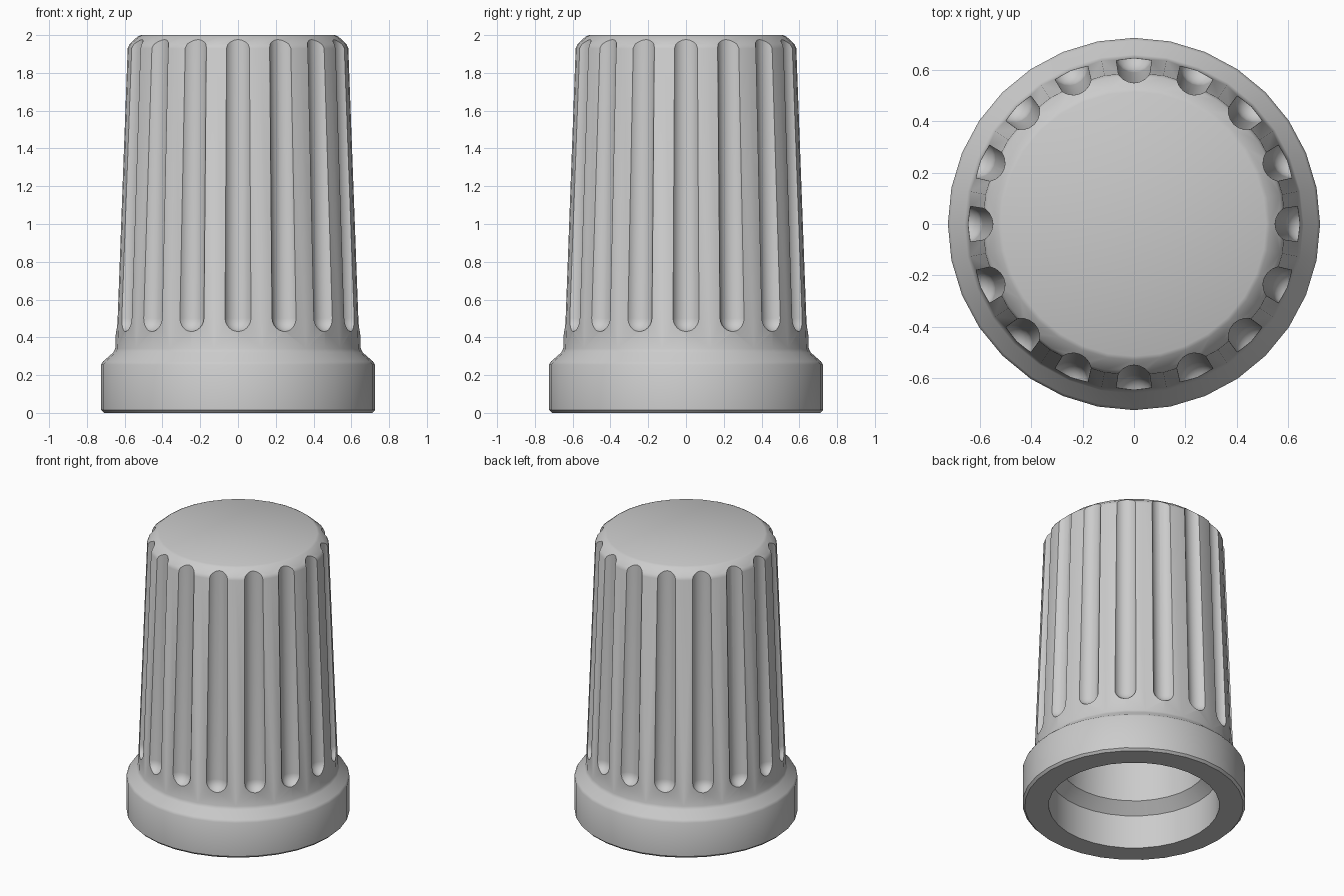
import bpy, bmesh
from math import cos, sin, pi, radians
from mathutils import Matrix, Vector

if "Cube" in bpy.data.objects:
    bpy.data.objects.remove(bpy.data.objects["Cube"])

SIDES, FLUTES = 32, 16

# Closed shell profile (radius, z): outer wall going up, then inner wall going down
outer = [(0.71, 0.0), (0.725, 0.015), (0.725, 0.255), (0.715, 0.272), (0.66, 0.32),
         (0.65, 0.34), (0.59, 1.93), (0.58, 1.952), (0.53, 1.993), (0.515, 2.0)]
inner = [(0.40, 1.83), (0.42, 1.81), (0.48, 0.31), (0.555, 0.24), (0.555, 0.0)]


def make_object(name, bm):
    bmesh.ops.recalc_face_normals(bm, faces=bm.faces)
    mesh = bpy.data.meshes.new(name)
    bm.to_mesh(mesh)
    bm.free()
    obj = bpy.data.objects.new(name, mesh)
    bpy.context.collection.objects.link(obj)
    return obj


# Knob shell: lathe the profile
bm = bmesh.new()
rings = [[bm.verts.new((r * cos(2 * pi * i / SIDES), r * sin(2 * pi * i / SIDES), z))
          for i in range(SIDES)] for r, z in outer + inner]
split = len(outer)
for k in range(len(rings)):
    if k == split - 1:
        continue  # the two flat caps sit here instead
    a, b = rings[k], rings[(k + 1) % len(rings)]
    for i in range(SIDES):
        j = (i + 1) % SIDES
        bm.faces.new((a[i], a[j], b[j], b[i]))
bm.faces.new(rings[split - 1])
bm.faces.new(list(reversed(rings[split])))
knob = make_object("fluted_knob", bm)

# Flute cutters: stretched spheres leaning inwards with the taper
bm = bmesh.new()
for n in range(FLUTES):
    verts = bmesh.ops.create_uvsphere(bm, u_segments=20, v_segments=12, radius=0.075)["verts"]
    for v in verts:
        if v.co.z > 0.001:
            v.co.z += 1.7
    place = (Matrix.Rotation(2 * pi * n / FLUTES, 4, 'Z')
             @ Matrix.Translation(Vector((0.665, 0, 0.503)))
             @ Matrix.Rotation(-0.029, 4, 'Y'))
    bmesh.ops.transform(bm, matrix=place, verts=verts)
cutter = make_object("flute_cutter", bm)
cutter.hide_render = True

# Cut the flutes
mod = knob.modifiers.new("flutes", 'BOOLEAN')
mod.operation = 'DIFFERENCE'
mod.solver = 'EXACT'
mod.object = cutter
bpy.context.view_layer.objects.active = knob
knob.select_set(True)
bpy.ops.object.modifier_apply(modifier=mod.name)
bpy.data.objects.remove(cutter, do_unlink=True)
bpy.ops.object.shade_smooth_by_angle(angle=radians(35))
